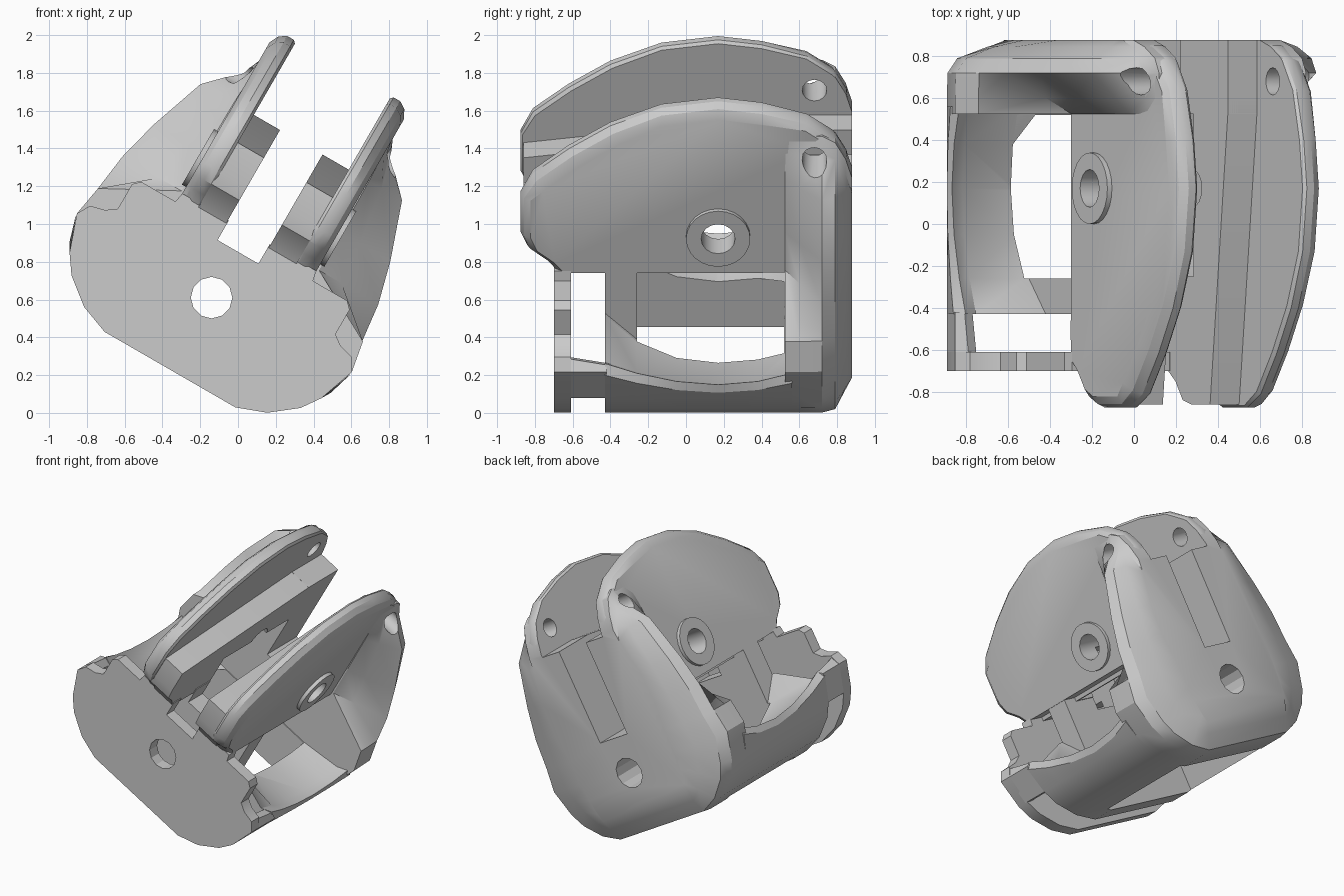
import bpy, bmesh, math
from mathutils import Matrix

if "Cube" in bpy.data.objects:
    bpy.data.objects.remove(bpy.data.objects["Cube"])

# The part is symmetric in its own frame (u across, y deep, v up), then leans 30 degrees
LEAN = Matrix.Translation((-0.14, 0, 0.61)) @ Matrix.Rotation(math.radians(30), 4, 'Y')


def make(name, bm):
    bmesh.ops.recalc_face_normals(bm, faces=bm.faces)
    bm.transform(LEAN)
    me = bpy.data.meshes.new(name)
    bm.to_mesh(me)
    bm.free()
    ob = bpy.data.objects.new(name, me)
    bpy.context.collection.objects.link(ob)
    return ob


def loft(name, rings):
    """Skin a list of equal rings of (u, y, v) points and cap both ends."""
    bm = bmesh.new()
    vs = [[bm.verts.new(p) for p in r] for r in rings]
    n = len(rings[0])
    for a, b in zip(vs, vs[1:]):
        for i in range(n):
            j = (i + 1) % n
            bm.faces.new((a[i], a[j], b[j], b[i]))
    bm.faces.new(vs[0])
    bm.faces.new(vs[-1])
    return make(name, bm)


def mirrored(half):
    return half + [(-u, v) for u, v in reversed(half)]


def at_y(y, prof):
    return [(u, y, v) for u, v in prof]


def box(name, u, y, v):
    return loft(name, [[(a, y[0], v[0]), (a, y[1], v[0]), (a, y[1], v[1]), (a, y[0], v[1])] for a in u])


def tube(name, axis, centre, r, a, b, n=24):
    rings = []
    for t in (a, b):
        ring = []
        for i in range(n):
            c, s = r * math.cos(math.tau * i / n), r * math.sin(math.tau * i / n)
            ring.append((t, centre[0] + c, centre[1] + s) if axis == 'u' else (centre[0] + c, t, centre[1] + s))
        rings.append(ring)
    return loft(name, rings)


def cut(ob, cutters):
    for c in cutters:
        m = ob.modifiers.new('cut', 'BOOLEAN')
        m.operation, m.solver, m.object = 'DIFFERENCE', 'EXACT', c
    bpy.context.view_layer.update()
    ob.data = bpy.data.meshes.new_from_object(ob.evaluated_get(bpy.context.evaluated_depsgraph_get()))
    ob.modifiers.clear()


# Cutters
main_hole = tube('cut_main_hole', 'y', (0, 0), 0.11, -2, 2, 12)
pivot_hole = tube('cut_pivot_hole', 'u', (0.17, 0.61), 0.09, -2, 2, 16)
pin_hole = tube('cut_pin_hole', 'u', (0.68, 1.1), 0.065, -2, 2, 16)
floor_hole = box('cut_floor_hole', (-0.43, 0.43), (-0.26, 0.52), (-1, 0.3))
rib_recess = box('cut_rib_recess', (-0.28, 0.28), (-0.25, 0.53), (0, 0.62))
cutters = [main_hole, pivot_hole, pin_hole, floor_hole, rib_recess]

# Lower hull shared by the walls and the floor
hull = [(0.84, 0.03), (0.77, -0.17), (0.7, -0.27), (0.56, -0.38), (0.4, -0.44)]
parts = []

# Front wall with shoulders and slot
front = mirrored([(0.125, 0.28), (0.125, 0.4), (0.41, 0.4), (0.42, 0.345), (0.63, 0.345),
                  (0.665, 0.31), (0.665, 0.16), (0.72, 0.12), (0.8, 0.1)] + hull)
wall = loft('front_wall', [at_y(-0.7, front), at_y(-0.61, front)])
cut(wall, [main_hole])
parts.append(wall)

# Inner wall that carries the plates behind the front gap
inner = mirrored([(0.125, 0.27), (0.125, 0.4), (0.405, 0.39), (0.405, -0.3)])
pillar = loft('inner_wall', [at_y(-0.43, inner), at_y(-0.26, inner)])
cut(pillar, [main_hole])
parts.append(pillar)


# Floor tray: the inner level and the outer lip both dip in the middle
def tray_ring(y, level, lip):
    half = [(0.3, level), (0.43, level), (0.72, lip - 0.04), (0.8, lip),
            (0.82 + lip * 0.3, lip - 0.05), (0.77, -0.17), (0.7, -0.27), (0.56, -0.38), (0.4, -0.44)]
    return at_y(y, mirrored(half))


tray = loft('floor_tray', [tray_ring(*r) for r in
            ((-0.43, 0.14, 0.06), (-0.26, -0.02, 0.0), (-0.05, -0.12, -0.05),
             (0.17, -0.15, -0.07), (0.38, -0.13, -0.05), (0.56, -0.08, 0.0))])
cut(tray, [floor_hole, main_hole])
parts.append(tray)

# Back wall, flaring from the plates and narrowing toward the rear face
upper = [(0.13, 0.26), (0.13, 0.95), (0.29, 0.95), (0.29, 1.22), (0.405, 1.22), (0.45, 1.12),
         (0.62, 0.95), (0.73, 0.64), (0.79, 0.41), (0.81, 0.2)]


def back_ring(y, k, flare, rise=0.0, top=9):
    """Section narrowed by k below and flare above, bottom raised, height limited to top."""
    out = []
    for u, v in upper + hull:
        if u > 0.405:
            u = 0.405 + (u - 0.405) * (flare if v > 0.38 else k)
        v = v + rise if v < -0.1 else v
        if v > top - 0.08:
            v = top - 0.08 if u > 0.41 else min(v, top)
        out.append((u, v))
    return at_y(y, mirrored(out))


back = loft('back_wall', [back_ring(0.525, 1, 0.04), back_ring(0.6, 1, 0.4), back_ring(0.72, 0.99, 0.98),
                          back_ring(0.79, 0.86, 0.86, 0.01, 1.18), back_ring(0.845, 0.5, 0.5, 0.11, 1.08),
                          back_ring(0.878, 0.12, 0.2, 0.18, 0.97)])
cut(back, [main_hole, pin_hole])
parts.append(back)

# Side plates, inner ribs, pivot bosses and wing straps on both sides
plate_line = [(0.87, 0.39), (-0.6, 0.387), (-0.7, 0.39), (-0.75, 0.45), (-0.84, 0.52), (-0.875, 0.6),
              (-0.875, 0.83), (-0.81, 0.96), (-0.62, 1.11), (-0.4, 1.25), (-0.13, 1.36), (0.17, 1.4),
              (0.4, 1.37), (0.64, 1.3), (0.78, 1.2), (0.85, 1.08), (0.875, 0.92)]
rib_line = [(0.6, 0.36), (-0.61, 0.36), (-0.7, 0.38), (-0.75, 0.45), (-0.84, 0.52), (-0.86, 0.6),
            (-0.86, 0.78), (0.53, 0.95), (0.6, 0.95)]


def inset(d):
    """Draw the upper rim inward by d, more at the front than at the rear."""
    return [(y + d * 0.7 if y < -0.3 else y - d * 0.12 if y > 0.6 else y,
             v - d * (0.6 if y > 0.6 else 1) if v > 0.9 else v) for y, v in plate_line]


for side, s in (('left', -1), ('right', 1)):
    plate = loft(side + '_plate', [[(s * u, y, v) for y, v in inset(d)]
                 for u, d in ((0.29, 0.015), (0.305, 0), (0.345, 0), (0.385, 0.025), (0.41, 0.075))])
    cut(plate, [pivot_hole, pin_hole])
    rib = loft(side + '_rib', [[(s * u, y, v) for y, v in rib_line] for u in (0.13, 0.3)])
    cut(rib, [rib_recess, pivot_hole])
    boss = tube(side + '_pivot_boss', 'u', (0.17, 0.61), 0.17, s * 0.40, s * 0.435)
    cut(boss, [pivot_hole])
    strap = loft(side + '_wing_strap', [at_y(y, [(s * 0.73, -0.17), (s * 0.77, -0.17), (s * 0.84, 0.03),
                 (s * 0.8, t), (s * 0.745, t - 0.02)]) for y, t in ((-0.63, 0.09), (-0.42, 0.05))])
    parts += [plate, rib, boss, strap]

for c in cutters:
    bpy.data.objects.remove(c)

# Soft shading with crisp edges
for ob in parts:
    bpy.ops.object.select_all(action='DESELECT')
    ob.select_set(True)
    bpy.context.view_layer.objects.active = ob
    bpy.ops.object.shade_smooth_by_angle(angle=math.radians(28))
